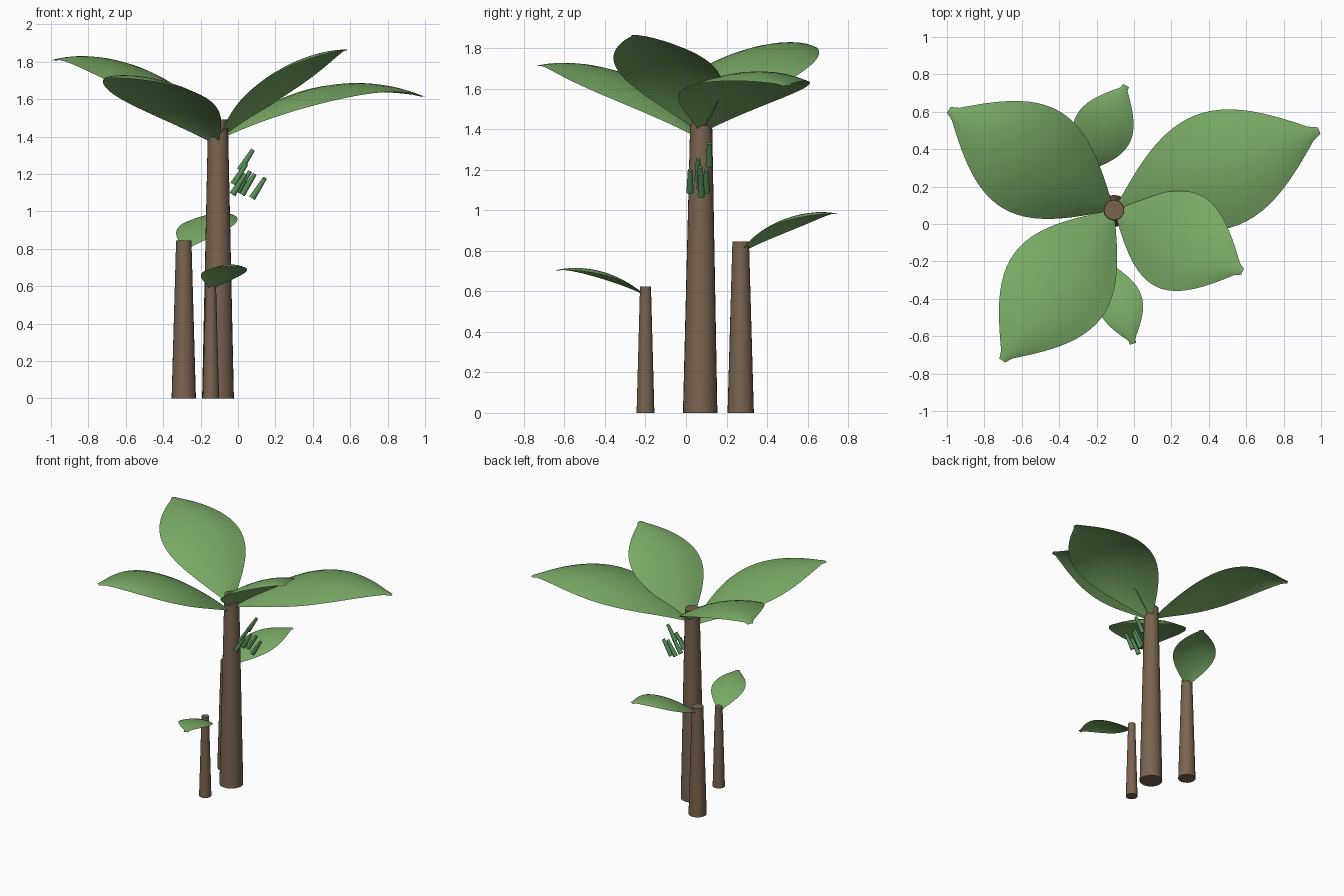
import bpy, bmesh, math
from mathutils import Vector

if "Cube" in bpy.data.objects:
    bpy.data.objects.remove(bpy.data.objects["Cube"])


def material(name, rgb):
    m = bpy.data.materials.new(name)
    m.diffuse_color = (*rgb, 1)
    m.use_nodes = True
    m.node_tree.nodes["Principled BSDF"].inputs["Base Color"].default_value = m.diffuse_color
    return m


BARK = material("bark", (0.19, 0.125, 0.08))
LEAF = material("leaf_green", (0.19, 0.40, 0.13))
FRUIT = material("fruit_green", (0.09, 0.27, 0.10))


def add_object(name, bm, mat):
    me = bpy.data.meshes.new(name)
    bm.to_mesh(me)
    bm.free()
    ob = bpy.data.objects.new(name, me)
    bpy.context.collection.objects.link(ob)
    me.materials.append(mat)
    bpy.context.view_layer.objects.active = ob
    ob.select_set(True)
    bpy.ops.object.shade_smooth_by_angle(angle=math.radians(45))
    ob.select_set(False)
    return ob


def tapered(name, bottom, top, r1, r2, mat, sides=24):
    """Capped cone between two points."""
    a, b = Vector(bottom), Vector(top)
    bm = bmesh.new()
    bmesh.ops.create_cone(bm, cap_ends=True, segments=sides, radius1=r1,
                          radius2=r2, depth=(b - a).length)
    rot = (b - a).to_track_quat('Z', 'Y')
    for v in bm.verts:
        v.co = rot @ v.co + (a + b) / 2
    return add_object(name, bm, mat)


def leaf(name, base, tip, rise, bend, half_width, n=24, m=8):
    """Arched blade: z = base + rise*t + bend*t^2, margins drooping."""
    start = Vector((base[0], base[1], 0))
    along = Vector((tip[0], tip[1], 0)) - start
    side = Vector((-along.y, along.x, 0)).normalized()
    bm = bmesh.new()
    rows = []
    for i in range(n + 1):
        t = i / n
        w = max(half_width * math.sin(math.pi * t), 0.018)
        row = []
        for j in range(m + 1):
            v = 2 * j / m - 1
            p = start + along * t + side * (w * v)
            p.z = base[2] + rise * t + bend * t * t - 0.2 * w * v * v
            row.append(bm.verts.new(p))
        rows.append(row)
    for r0, r1 in zip(rows, rows[1:]):
        for j in range(m):
            bm.faces.new((r0[j], r1[j], r1[j + 1], r0[j + 1]))
    return add_object(name, bm, LEAF)


# Trunk and two young shoots
tapered("trunk", (-0.107, 0.07, 0), (-0.107, 0.075, 1.49), 0.085, 0.053, BARK)
tapered("back_shoot", (-0.29, 0.27, 0), (-0.29, 0.27, 0.845), 0.065, 0.041, BARK)
tapered("front_shoot", (-0.145, -0.2, 0), (-0.145, -0.2, 0.625), 0.044, 0.027, BARK)

# Crown leaves
X, Y = -0.107, 0.075
leaf("right_back_leaf", (X, Y, 1.38), (0.99, 0.50), 0.906, -0.67, 0.315)
leaf("right_front_leaf", (X, Y, 1.38), (0.58, -0.255), 0.964, -0.478, 0.272)
leaf("left_back_leaf", (X, Y, 1.39), (-0.99, 0.61), 1.07, -0.65, 0.30)
leaf("left_front_leaf", (X, Y, 1.35), (-0.705, -0.73), 0.90, -0.535, 0.29)

# Shoot leaves
leaf("back_shoot_leaf", (-0.29, 0.27, 0.79), (-0.043, 0.74), 0.475, -0.28, 0.16)
leaf("front_shoot_leaf", (-0.145, -0.2, 0.58), (-0.005, -0.64), 0.347, -0.222, 0.12)

# Hanging fruit bunch
fruit_tops = [(0.08, 0.115, 1.33), (0.045, 0.06, 1.255), (0.04, 0.02, 1.20),
              (0.09, 0.10, 1.20), (0.145, 0.075, 1.18), (0.065, 0.07, 1.215)]
for i, (x, y, z) in enumerate(fruit_tops):
    tapered(f"fruit_{i + 1}", (x - 0.07, y, z - 0.11), (x, y, z),
            0.018, 0.011, FRUIT, 12)
